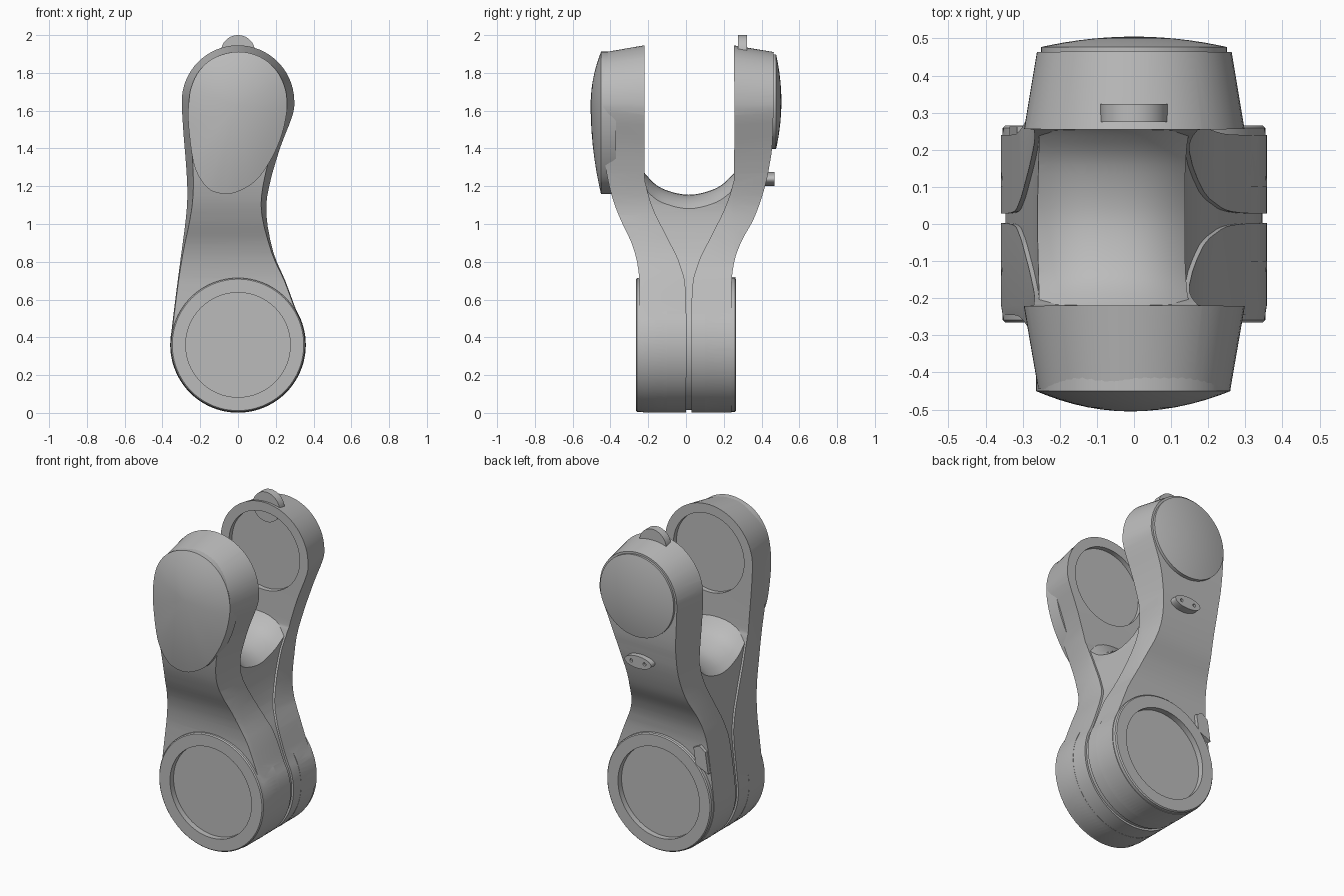
import bpy, bmesh, math
from mathutils import Vector

cube = bpy.data.objects.get("Cube")
if cube:
    bpy.data.objects.remove(cube)

grey = bpy.data.materials.new("mid_grey")
grey.use_nodes = True
COLOUR = (0.5, 0.5, 0.5, 1)
grey.diffuse_color = COLOUR
grey.node_tree.nodes["Principled BSDF"].inputs["Base Color"].default_value = COLOUR


def spline(pts, steps=5, closed=False):
    """Smooth curve through 2D points."""
    p = [Vector(q) for q in pts]
    n, out = len(p), []
    at = (lambda i: p[i % n]) if closed else (lambda i: p[max(0, min(n - 1, i))])
    for i in range(n if closed else n - 1):
        a, b, c, d = (at(i + k) for k in (-1, 0, 1, 2))
        for s in range(steps):
            t = s / steps
            out.append(0.5 * (2 * b + (c - a) * t + (2 * a - 5 * b + 4 * c - d) * t**2
                              + (3 * b - a - 3 * c + d) * t**3))
    return out if closed else out + [p[-1]]


def loft(name, rings):
    """Solid skinned through equal-length rings, capped at both ends."""
    bm = bmesh.new()
    vs = [[bm.verts.new(v) for v in r] for r in rings]
    n = len(rings[0])
    for a, b in zip(vs, vs[1:]):
        for i in range(n):
            j = (i + 1) % n
            bm.faces.new((a[i], a[j], b[j], b[i]))
    bm.faces.new(vs[0])
    bm.faces.new(vs[-1])
    bmesh.ops.recalc_face_normals(bm, faces=bm.faces)
    me = bpy.data.meshes.new(name)
    bm.to_mesh(me)
    bm.free()
    me.materials.append(grey)
    ob = bpy.data.objects.new(name, me)
    bpy.context.collection.objects.link(ob)
    return ob


def boolean(ob, tool, op):
    """Apply a boolean and throw the tool away."""
    m = ob.modifiers.new(op, 'BOOLEAN')
    m.operation, m.object, m.solver = op, tool, 'EXACT'
    bpy.context.view_layer.objects.active = ob
    bpy.ops.object.modifier_apply(modifier=m.name)
    bpy.data.objects.remove(tool)


def smooth(ob, angle=30):
    bpy.ops.object.select_all(action='DESELECT')
    ob.select_set(True)
    bpy.context.view_layer.objects.active = ob
    bpy.ops.object.shade_smooth_by_angle(angle=math.radians(angle))


def circle(z, r, n=64):
    return [Vector((r * math.cos(k * math.tau / n), z + r * math.sin(k * math.tau / n)))
            for k in range(n)]


def at_y(ring, y):
    return [(p.x, y, p.y) for p in ring]


def disc(name, z, r, y0, y1):
    return loft(name, [at_y(circle(z, r), y0), at_y(circle(z, r), y1)])


# Front outline: two end arcs joined by a lopsided waist
LOW_Z, LOW_R, TOP_Z, TOP_R = 0.36, 0.358, 1.648, 0.298
def arc(z, r, a0, a1, n=12):
    return [(r * math.cos(math.radians(a0 + (a1 - a0) * k / n)),
             z + r * math.sin(math.radians(a0 + (a1 - a0) * k / n))) for k in range(n + 1)]

outline = spline(
    arc(LOW_Z, LOW_R, 172, 390, 20)
    + [(0.25, 0.7), (0.187, 0.85), (0.15, 1.05), (0.165, 1.2), (0.222, 1.4)]
    + arc(TOP_Z, TOP_R, -14, 185)
    + [(-0.288, 1.47), (-0.274, 1.3), (-0.268, 1.15), (-0.277, 1.02), (-0.302, 0.83), (-0.332, 0.6)],
    3, True)


def inset(ring, d):
    n = len(ring)
    out = []
    for i, p in enumerate(ring):
        t = (ring[(i + 1) % n] - ring[i - 1]).normalized()
        out.append(p + Vector((-t.y, t.x)) * d)
    return out


def outline_solid(extra=0):
    """Outline swept along y, narrowing toward both outer sides."""
    return loft("outline_cutter", [at_y(inset(outline, d + extra), y) for y, d in
                                   ((-0.52, 0.052), (-0.22, 0), (0.25, 0), (0.52, 0.045))])


def side_solid(name, profile, drop=None):
    """Side profile swept along x; drop lowers the upper points by x."""
    xs = [-0.45 + 0.9 * k / 24 for k in range(25)] if drop else (-0.45, 0.45)
    return loft(name, [[(x, p.x, p.y - (drop(x, p.y) if drop else 0)) for p in profile] for x in xs])


# Fork halves, flaring from the hub to the two prongs
front_outer = spline([(-0.245, -0.02), (-0.245, 0.58), (-0.253, 0.76), (-0.285, 0.89),
                      (-0.345, 1.02), (-0.39, 1.14), (-0.425, 1.3), (-0.44, 1.5), (-0.45, 1.98)])
front_inner = spline([(-0.22, 1.98), (-0.22, 1.32), (-0.21, 1.2), (-0.17, 1.07), (-0.1, 0.93),
                      (-0.03, 0.78), (0, 0.6), (0, -0.02)])
back_outer = spline([(0.24, -0.02), (0.24, 0.58), (0.25, 0.77), (0.29, 0.9), (0.36, 1.03),
                     (0.41, 1.17), (0.44, 1.3), (0.46, 1.48), (0.465, 1.98)])
back_inner = spline([(0.255, 1.98), (0.255, 1.32), (0.245, 1.2), (0.2, 1.07), (0.13, 0.93),
                     (0.06, 0.78), (0.03, 0.6), (0.03, -0.02)])

for name, profile, inner_y, hub_y, sign in (
        ("front_fork", front_outer + front_inner, -0.22, -0.265, -1),
        ("back_fork", back_outer + back_inner, 0.255, 0.265, 1)):
    fork = side_solid(name, profile)
    boolean(fork, outline_solid(), 'INTERSECT')
    # raised hub ring, then shallow round sockets outside and inside
    root = 0.002 if sign < 0 else 0.032
    start = sign * 0.1
    ring = loft("hub_ring", [at_y(circle(LOW_Z, LOW_R + 0.001, 96), start),
                             at_y(circle(LOW_Z, LOW_R - 0.004, 96), hub_y - sign * 0.006),
                             at_y(circle(LOW_Z, LOW_R - 0.01, 96), hub_y)])
    boolean(fork, ring, 'UNION')
    boolean(fork, disc("socket", LOW_Z, 0.277, hub_y - sign * 0.035, hub_y + sign * 0.1), 'DIFFERENCE')
    boolean(fork, disc("socket", TOP_Z, 0.24, inner_y + sign * 0.03, inner_y - sign * 0.1), 'DIFFERENCE')
    smooth(fork)

# Saddle web between the prongs, slightly recessed to leave the seam groove
saddle = spline([(-0.245, 1.32), (-0.215, 1.265), (-0.13, 1.19), (0.015, 1.155),
                 (0.16, 1.19), (0.25, 1.265), (0.28, 1.32)])
web = side_solid("saddle_web", [Vector((-0.03, -0.02))] + saddle + [Vector((0.06, -0.02))],
                 lambda x, z: 0.09 * min(1.3, abs((x + 0.055) / 0.21))**2.5 if z > 1 else 0)
boolean(web, outline_solid(0.012), 'INTERSECT')
smooth(web)


def dome(name, ring, centre, base_y, rim_y, height):
    c = Vector(centre)
    rings = [at_y(ring, base_y)]
    for s in (1, 0.9, 0.75, 0.6, 0.45, 0.3, 0.15, 0.03):
        rings.append(at_y([c + (p - c) * s for p in ring], rim_y + height * (1 - s**2)))
    smooth(loft(name, rings))


# Egg-shaped front cover and round back cover
egg = spline([(0, 1.912), (0.13, 1.878), (0.222, 1.785), (0.26, 1.65), (0.24, 1.5), (0.185, 1.36),
              (0.1, 1.235), (0, 1.172), (-0.08, 1.16), (-0.16, 1.19), (-0.225, 1.29),
              (-0.255, 1.45), (-0.263, 1.62), (-0.23, 1.77), (-0.14, 1.872)], 5, True)
dome("front_cover", egg, (-0.01, 1.63), -0.37, -0.45, -0.055)
dome("back_cover", circle(TOP_Z, 0.25), (0, TOP_Z), 0.44, 0.477, 0.028)

# Half-round lug on top of the back prong
smooth(disc("top_lug", 1.909, 0.091, 0.275, 0.323))

# Lens-shaped plate with two pins below the back cover
lens = [Vector((0.09 * math.cos(k * math.tau / 32), 1.238 + 0.037 * math.sin(k * math.tau / 32)))
        for k in range(32)]
plate = loft("lens_plate", [at_y(lens, 0.4), at_y(lens, 0.468)])
for x in (-0.045, 0.045):
    hole = [p + Vector((x, 0)) for p in circle(1.238, 0.01, 16)]
    boolean(plate, loft("pin_hole", [at_y(hole, 0.455), at_y(hole, 0.5)]), 'DIFFERENCE')
smooth(plate)

# Small stop block at the back of the hub
block = [Vector(p) for p in ((-0.335, 0.56), (-0.25, 0.6), (-0.235, 0.7), (-0.275, 0.72), (-0.315, 0.69))]
loft("stop_block", [at_y(block, 0.18), at_y(block, 0.263)])
